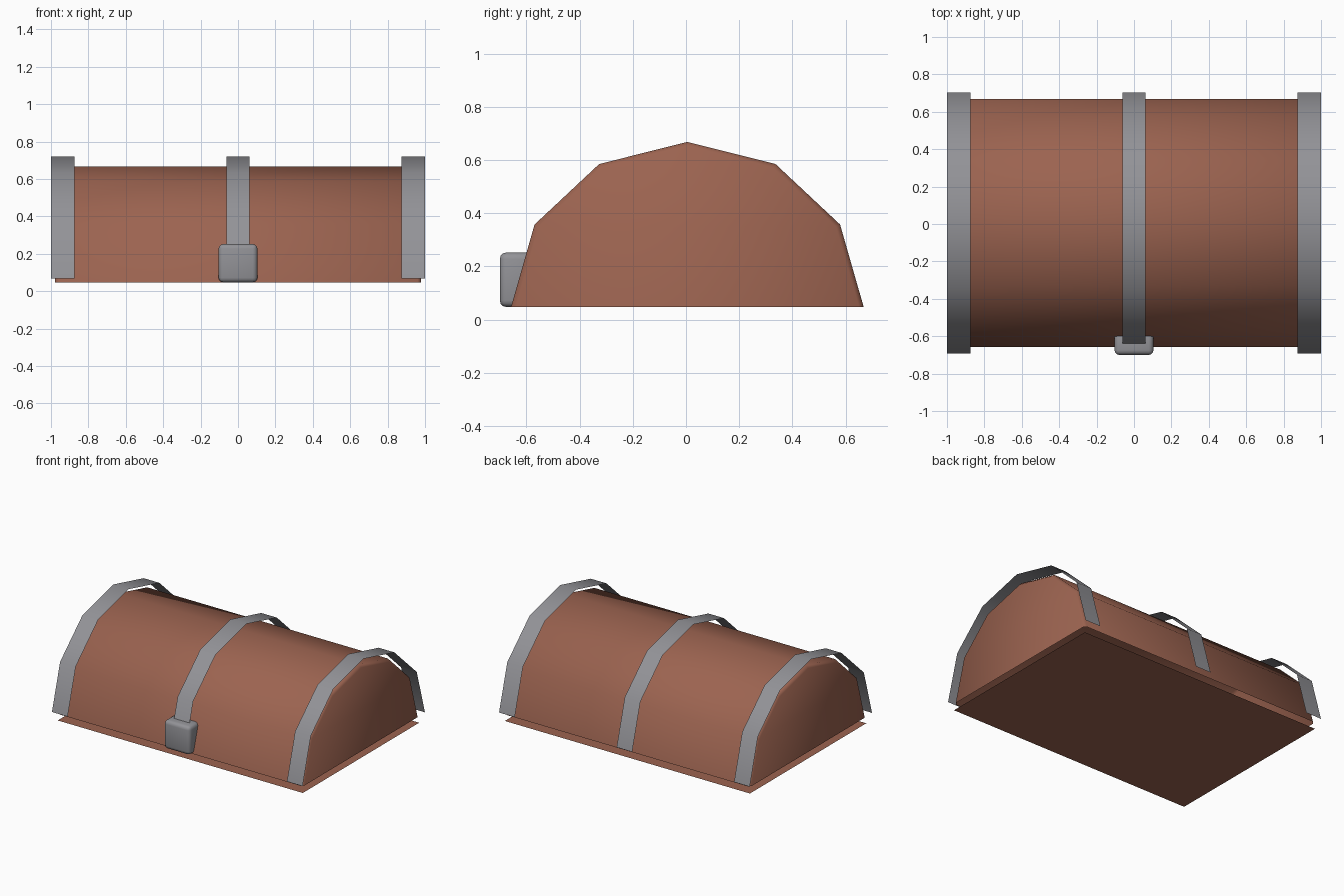
import bpy, bmesh, math

if "Cube" in bpy.data.objects:
    bpy.data.objects.remove(bpy.data.objects["Cube"])

CY = 0.005  # centre line of the arch in y


def material(name, rgb):
    m = bpy.data.materials.new(name)
    m.diffuse_color = (*rgb, 1)
    m.use_nodes = True
    m.node_tree.nodes["Principled BSDF"].inputs["Base Color"].default_value = m.diffuse_color
    return m


wood = material("brown wood", (0.33, 0.125, 0.08))
metal = material("grey metal", (0.29, 0.29, 0.31))


def finish(bm, name, mat, angle=None):
    me = bpy.data.meshes.new(name)
    bm.to_mesh(me)
    bm.free()
    ob = bpy.data.objects.new(name, me)
    bpy.context.collection.objects.link(ob)
    me.materials.append(mat)
    if angle:
        bpy.ops.object.select_all(action='DESELECT')
        ob.select_set(True)
        bpy.context.view_layer.objects.active = ob
        bpy.ops.object.shade_smooth_by_angle(angle=math.radians(angle))
    return ob


def arch(name, mat, rings, z0, caps=False):
    """Loft six-sided half arches; each ring is (x, radius_y, radius_z)."""
    bm = bmesh.new()
    rows = []
    for x, ry, rz in rings:
        rows.append([bm.verts.new((x, CY - ry * math.cos(math.pi * i / 6),
                                   z0 + rz * math.sin(math.pi * i / 6)))
                     for i in range(7)])
    for a, b in zip(rows, rows[1:]):
        for i in range(6):
            bm.faces.new((a[i], b[i], b[i + 1], a[i + 1]))
    if caps:
        bm.faces.new(rows[0])
        bm.faces.new(rows[-1][::-1])
    return finish(bm, name, mat, 50)


# Barrel lid, open underneath, with softened end rims
RY, RZ, B = 0.663, 0.621, 0.018
arch("barrel_lid", wood,
     [(-0.978, RY - B, RZ - B), (-0.978 + B, RY, RZ),
      (0.978 - B, RY, RZ), (0.978, RY - B, RZ - B)], 0.047, caps=True)

# Flat base sheet just below the lid
bm = bmesh.new()
bm.faces.new([bm.verts.new((x, CY + y, 0)) for x, y in
              ((-0.978, -RY), (-0.978, RY), (0.978, RY), (0.978, -RY))])
finish(bm, "base_sheet", wood)

# Three thin metal straps standing clear of the lid
for name, x0, x1 in (("left_strap", -1.0, -0.875),
                     ("middle_strap", -0.062, 0.062),
                     ("right_strap", 0.875, 1.0)):
    arch(name, metal, [(x0, 0.697, 0.653), (x1, 0.697, 0.653)], 0.068)

# Rounded lock block on the front
bm = bmesh.new()
bmesh.ops.create_cube(bm, size=1)
for v in bm.verts:
    v.co = (v.co.x * 0.208, -0.635 + v.co.y * 0.13, 0.15 + v.co.z * 0.205)
bmesh.ops.bevel(bm, geom=bm.edges[:], offset=0.025, segments=3,
                profile=0.5, affect='EDGES')
finish(bm, "lock", metal, 40)
